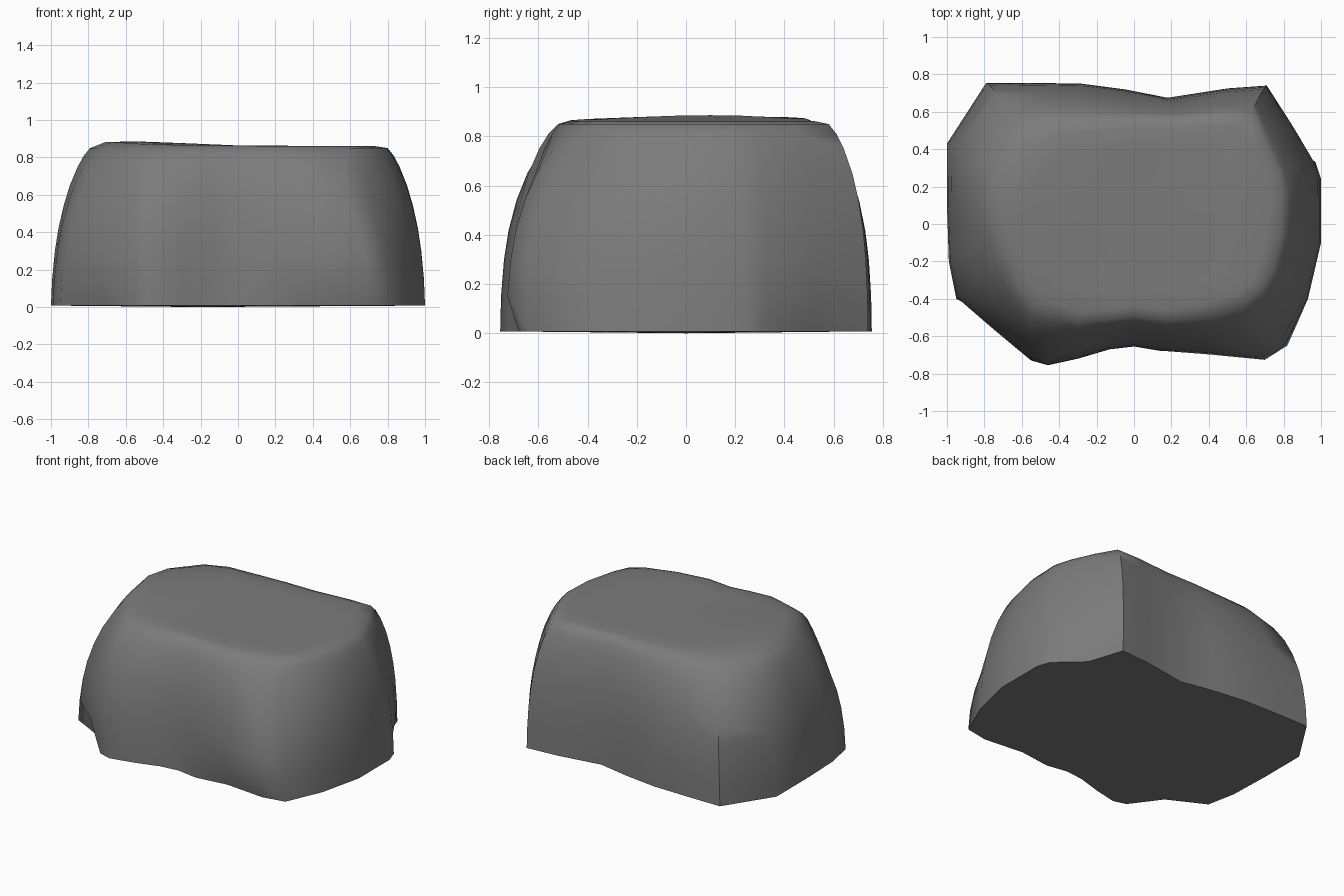
import bpy
import bmesh
from math import exp, sin, pi, radians

default_cube = bpy.data.objects.get("Cube")
if default_cube:
    bpy.data.objects.remove(default_cube, do_unlink=True)

# Outline of the boulder: foot x, foot y, plateau x, plateau y
OUTLINE = [
    (1, .24, .8, .17), (1, -.1, .79, -.05), (.93, -.4, .74, -.25),
    (.82, -.65, .69, -.36), (.71, -.73, .6, -.42), (.4, -.7, .4, -.48),
    (.15, -.68, .18, -.51), (0, -.655, 0, -.49), (-.13, -.67, -.15, -.51),
    (-.3, -.72, -.3, -.52), (-.46, -.755, -.44, -.48), (-.55, -.73, -.55, -.44),
    (-.75, -.57, -.62, -.34), (-.95, -.4, -.7, -.17), (-.99, -.2, -.75, -.05),
    (-1, .1, -.79, .14), (-1, .43, -.75, .3), (-.79, .755, -.6, .48),
    (-.55, .755, -.45, .54), (-.28, .75, -.25, .55), (-.05, .72, -.02, .56),
    (.18, .675, .2, .56), (.5, .725, .45, .58), (.71, .74, .62, .58),
    (.85, .53, .7, .44), (.97, .33, .77, .28),
]

# Height of each ring and how far it has moved from foot to plateau
LEVELS = [(.15, .03), (.3, .1), (.42, .19), (.54, .32), (.65, .48),
          (.75, .68), (.81, .84), (.85, 1)]


def plateau_height(x, y):
    """Nearly flat top with a gentle swell towards one end."""
    return .862 + .024 * exp(-((x + .55) / .35) ** 2 - ((y - .1) / .5) ** 2)


def foot_point(bx, by):
    """Foot of the wall, tucked under where the rock is undercut."""
    under_front = by < -.6 and .3 < bx < .75
    under_right = -.8 < bx < -.6 and by < -.5
    under_back = bx > .8 and by > .5
    k = .93 if under_front or under_right or under_back else 1
    return bx * k, by * k, .008


def wall_point(bx, by, tx, ty, z, t):
    """Point on the curved wall, with the front left corner worn back."""
    x = bx + (tx - bx) * t
    y = by + (ty - by) * t ** 1.25
    if bx > .7 and by < -.6:
        x -= .08 * sin(pi * t)
    return x, y, z


def bridge(bm, lower, upper):
    n = len(lower)
    for i in range(n):
        j = (i + 1) % n
        bm.faces.new((lower[i], lower[j], upper[j], upper[i]))


bm = bmesh.new()

# Walls
rings = [[bm.verts.new(foot_point(p[0], p[1])) for p in OUTLINE]]
for z, t in LEVELS:
    rings.append([bm.verts.new(wall_point(*p, z, t)) for p in OUTLINE])

# Plateau
for scale in (.9, .7, .4):
    ring = []
    for p in OUTLINE:
        x, y = p[2] * scale, p[3] * scale
        ring.append(bm.verts.new((x, y, plateau_height(x, y))))
    rings.append(ring)
for lower, upper in zip(rings, rings[1:]):
    bridge(bm, lower, upper)
peak = bm.verts.new((0, 0, plateau_height(0, 0)))
for a, b in zip(rings[-1], rings[-1][1:] + rings[-1][:1]):
    bm.faces.new((a, b, peak))

# Flat underside
base = bm.verts.new((-.2, 0, 0))
for a, b in zip(rings[0], rings[0][1:] + rings[0][:1]):
    bm.faces.new((b, a, base))
bmesh.ops.recalc_face_normals(bm, faces=bm.faces)

mesh = bpy.data.meshes.new("boulder")
bm.to_mesh(mesh)
bm.free()
boulder = bpy.data.objects.new("boulder", mesh)
bpy.context.collection.objects.link(boulder)

# Grey stone
stone = bpy.data.materials.new("grey_stone")
stone.use_nodes = True
color = (.2, .2, .2, 1)
stone.diffuse_color = color
stone.node_tree.nodes["Principled BSDF"].inputs["Base Color"].default_value = color
mesh.materials.append(stone)

bpy.ops.object.select_all(action="DESELECT")
boulder.select_set(True)
bpy.context.view_layer.objects.active = boulder
bpy.ops.object.shade_smooth_by_angle(angle=radians(50))
